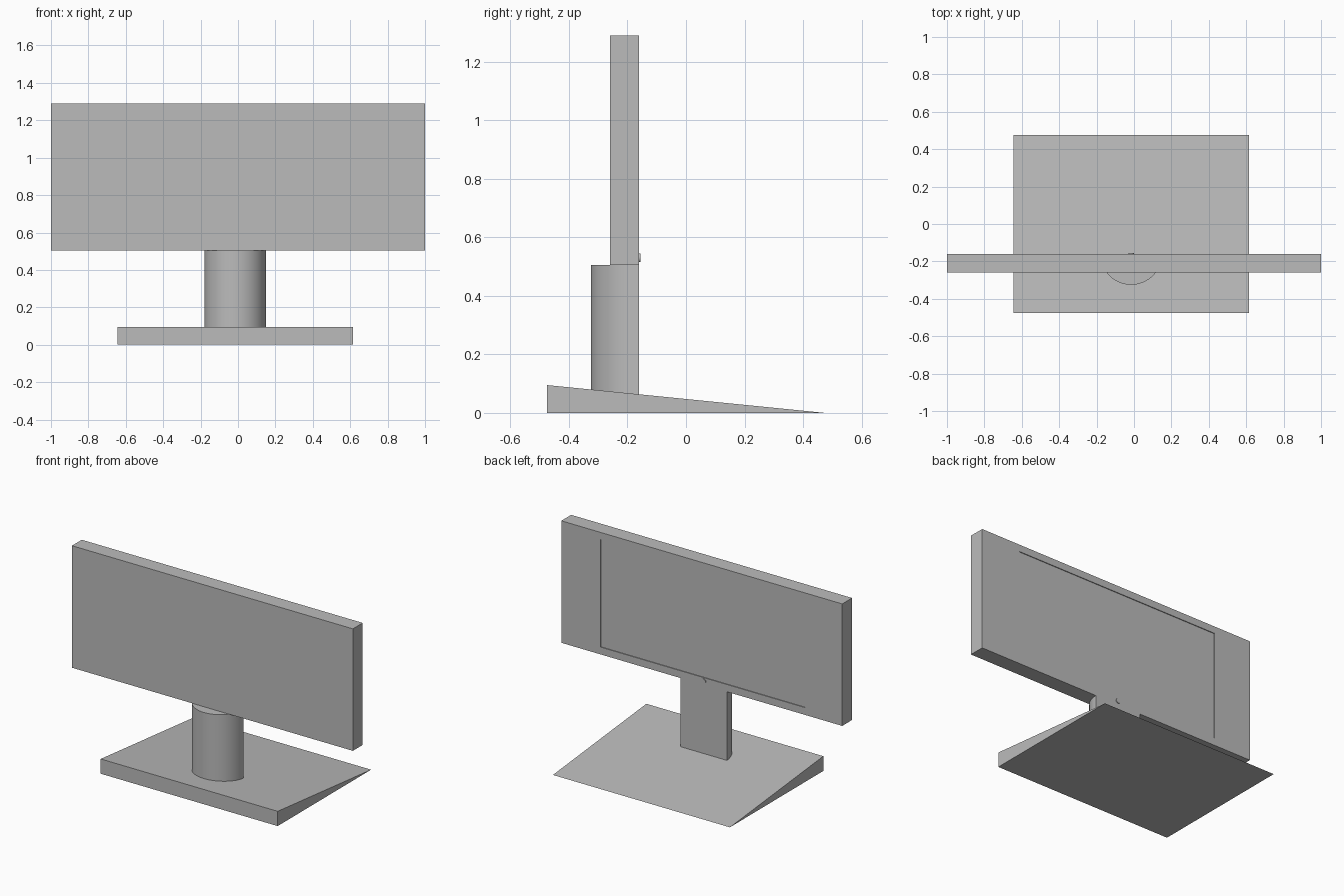
import bpy, bmesh, math
from mathutils import Vector

cube = bpy.data.objects.get("Cube")
if cube:
    bpy.data.objects.remove(cube, do_unlink=True)

grey = bpy.data.materials.new("plain grey")
grey.use_nodes = True
colour = (0.5, 0.5, 0.5, 1)
grey.diffuse_color = colour
grey.node_tree.nodes["Principled BSDF"].inputs["Base Color"].default_value = colour

CX = -0.015        # middle of the stand
BACK = -0.16       # back plane of screen and column


def prism(name, outline, direction):
    """Extrude a closed outline along a direction into a solid."""
    bm = bmesh.new()
    face = bm.faces.new([bm.verts.new(p) for p in outline])
    top = bmesh.ops.extrude_face_region(bm, geom=[face])["geom"]
    bmesh.ops.translate(bm, vec=Vector(direction),
                        verts=[v for v in top if isinstance(v, bmesh.types.BMVert)])
    bmesh.ops.recalc_face_normals(bm, faces=bm.faces)
    mesh = bpy.data.meshes.new(name)
    bm.to_mesh(mesh)
    bm.free()
    mesh.materials.append(grey)
    obj = bpy.data.objects.new(name, mesh)
    bpy.context.collection.objects.link(obj)
    return obj


def smooth(obj):
    bpy.ops.object.select_all(action="DESELECT")
    obj.select_set(True)
    bpy.context.view_layer.objects.active = obj
    bpy.ops.object.shade_smooth_by_angle(angle=math.radians(30))


def rectangle(x0, x1, z0, z1, y):
    return [(x0, y, z0), (x1, y, z0), (x1, y, z1), (x0, y, z1)]


# Wedge base, thick at the front
prism("base", [(CX - 0.63, -0.475, 0), (CX - 0.63, 0.475, 0), (CX - 0.63, -0.475, 0.095)],
      (1.26, 0, 0))

# Half-round column, flat at the back
R, N = 0.165, 32
arc = [math.pi + math.pi * i / N for i in range(N + 1)]
column = prism("column", [(CX + R * math.cos(a), BACK + R * math.sin(a), 0.03) for a in arc],
               (0, 0, 0.475))
smooth(column)

# Screen slab with a shallow recess in its back
screen = prism("screen", rectangle(-1, 1, 0.505, 1.29, -0.26), (0, 0.1, 0))
cutter = prism("recess_cutter", rectangle(-0.735, 0.72, 0.552, 1.245, BACK - 0.005), (0, 0.05, 0))
cutter.hide_render = True
cutter.hide_viewport = True
cut = screen.modifiers.new("recess", "BOOLEAN")
cut.operation = "DIFFERENCE"
cut.solver = "EXACT"
cut.object = cutter

# Small round button on the back
turn = [2 * math.pi * i / 24 for i in range(24)]
button = prism("button", [(CX + 0.015 * math.cos(a), BACK - 0.01, 0.53 + 0.015 * math.sin(a))
                          for a in turn], (0, 0.015, 0))
smooth(button)
